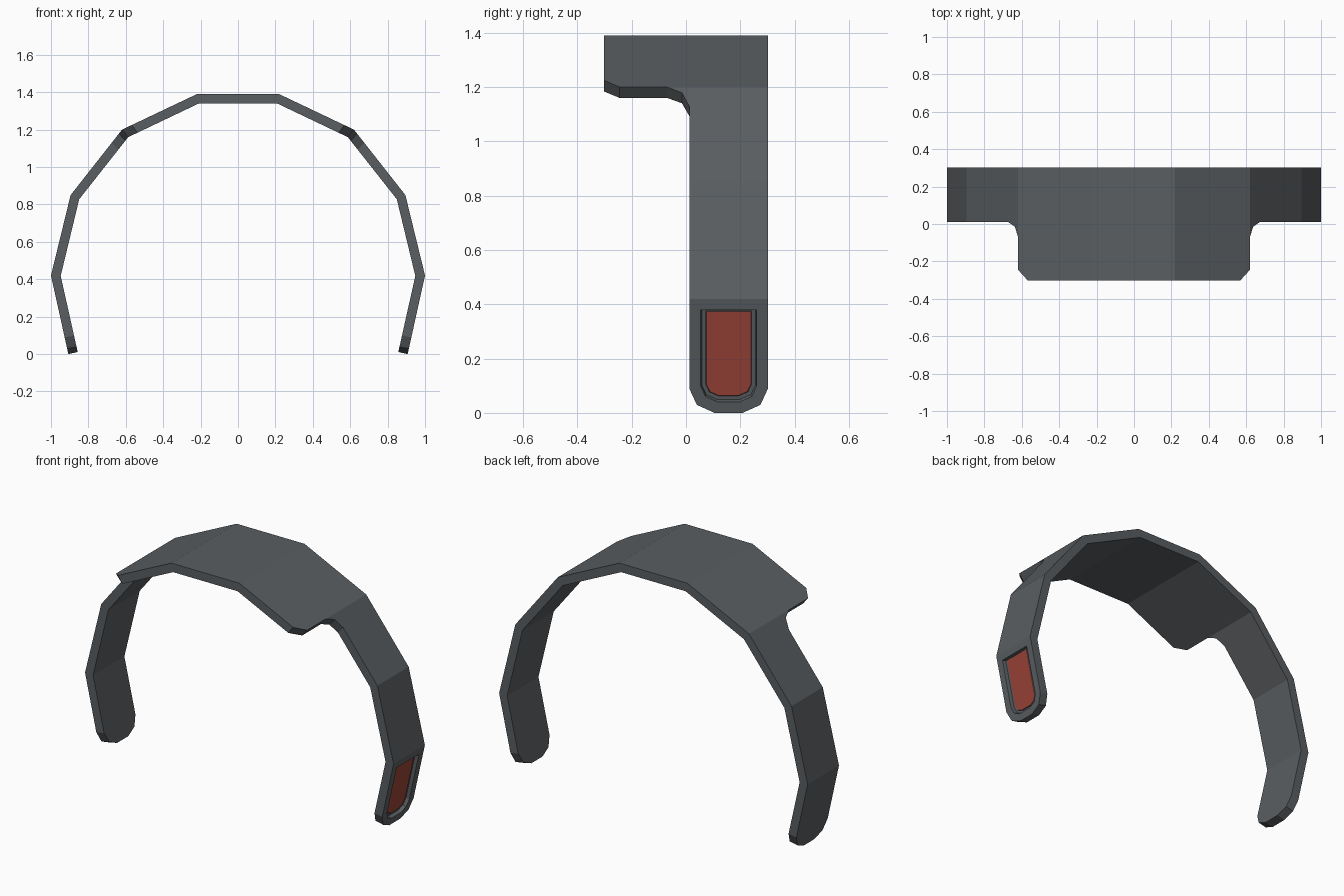
import bpy, bmesh
from mathutils import Vector

cube = bpy.data.objects.get("Cube")
if cube:
    bpy.data.objects.remove(cube)


def material(name, rgb):
    m = bpy.data.materials.new(name)
    m.use_nodes = True
    m.diffuse_color = (*rgb, 1)
    m.node_tree.nodes["Principled BSDF"].inputs["Base Color"].default_value = (*rgb, 1)
    return m


# Half profile of the arch in x, z: outer and inner skin
OUTER = [(0, 1.39), (.22, 1.39), (.62, 1.2), (.895, .85), (1, .42), (.907, 0)]
INNER = [(0, 1.34), (.209, 1.34), (.587, 1.16), (.849, .828), (.948, .418), (.857, .011)]
FRONT, EDGE, BACK = -.302, .012, .302

# Flat panels of one half: (station along the arch, y)
PANELS = [
    [(0, FRONT), (1, FRONT), (1, BACK), (0, BACK)],
    [(1, FRONT), (1.87, FRONT), (2, -.245), (2, -.07), (2, BACK), (1, BACK)],
    [(2, -.07), (2.06, -.015), (2.2, EDGE), (3, EDGE), (3, BACK), (2, BACK)],
    [(3, EDGE), (4, EDGE), (4, BACK), (3, BACK)],
    [(4, EDGE), (4.786, EDGE), (4.93, .04), (5, .105), (5, .208),
     (4.93, .274), (4.786, BACK), (4, BACK)],
]


def point(profile, s, y, sign):
    i = min(int(s), len(profile) - 2)
    p = Vector(profile[i]).lerp(Vector(profile[i + 1]), s - i)
    return Vector((sign * p.x, y, p.y))


bm = bmesh.new()

# Rim edges belong to one panel only; shared edges need no side wall
uses = {}
for panel in PANELS:
    for a, b in zip(panel, panel[1:] + panel[:1]):
        key = frozenset((a, b))
        uses[key] = uses.get(key, 0) + 1
seam = {frozenset((a, b)) for a, b in [((0, BACK), (0, FRONT))]}
# The long joint at station 2 is split on the visor side
rim = [tuple(k) for k, n in uses.items() if n == 1 and k not in seam]

for sign in (1, -1):
    for profile in (OUTER, INNER):
        for panel in PANELS:
            bm.faces.new([bm.verts.new(point(profile, s, y, sign)) for s, y in panel])
    for a, b in rim:
        corners = [(OUTER, a), (OUTER, b), (INNER, b), (INNER, a)]
        bm.faces.new([bm.verts.new(point(p, *c, sign)) for p, c in corners])

bmesh.ops.remove_doubles(bm, verts=bm.verts[:], dist=.0005)
middle = [e for e in bm.edges if all(abs(v.co.x) < .001 for v in e.verts)]
bmesh.ops.dissolve_edges(bm, edges=middle, use_verts=True)
bmesh.ops.recalc_face_normals(bm, faces=bm.faces[:])

# Recessed window in the left tip: border, pocket wall, ledge, red pane
pane = max((f for f in bm.faces if f.normal.x > .9 and f.calc_center_median().z < .35),
           key=lambda f: f.calc_area())
for thickness, depth in ((.042, 0), (.004, -.02), (.014, 0), (.003, .005)):
    bmesh.ops.inset_individual(bm, faces=[pane], thickness=thickness, depth=depth,
                               use_even_offset=True)
top = max(v.co.z for v in pane.verts)
upward = (point(OUTER, 4, 0, 1) - point(OUTER, 5, 0, 1)).normalized()
ring = {v for v in pane.verts if v.co.z > top - .002}
ring |= {e.other_vert(v) for v in list(ring) for e in v.link_edges
         if not any(f is pane for f in e.link_faces)}
for v in ring:
    v.co += upward * .012
pane.material_index = 1

mesh = bpy.data.meshes.new("arched_band")
bm.to_mesh(mesh)
bm.free()
mesh.materials.append(material("dark_grey", (.102, .112, .12)))
mesh.materials.append(material("brick_red", (.33, .058, .04)))
band = bpy.data.objects.new("arched_band", mesh)
bpy.context.collection.objects.link(band)
